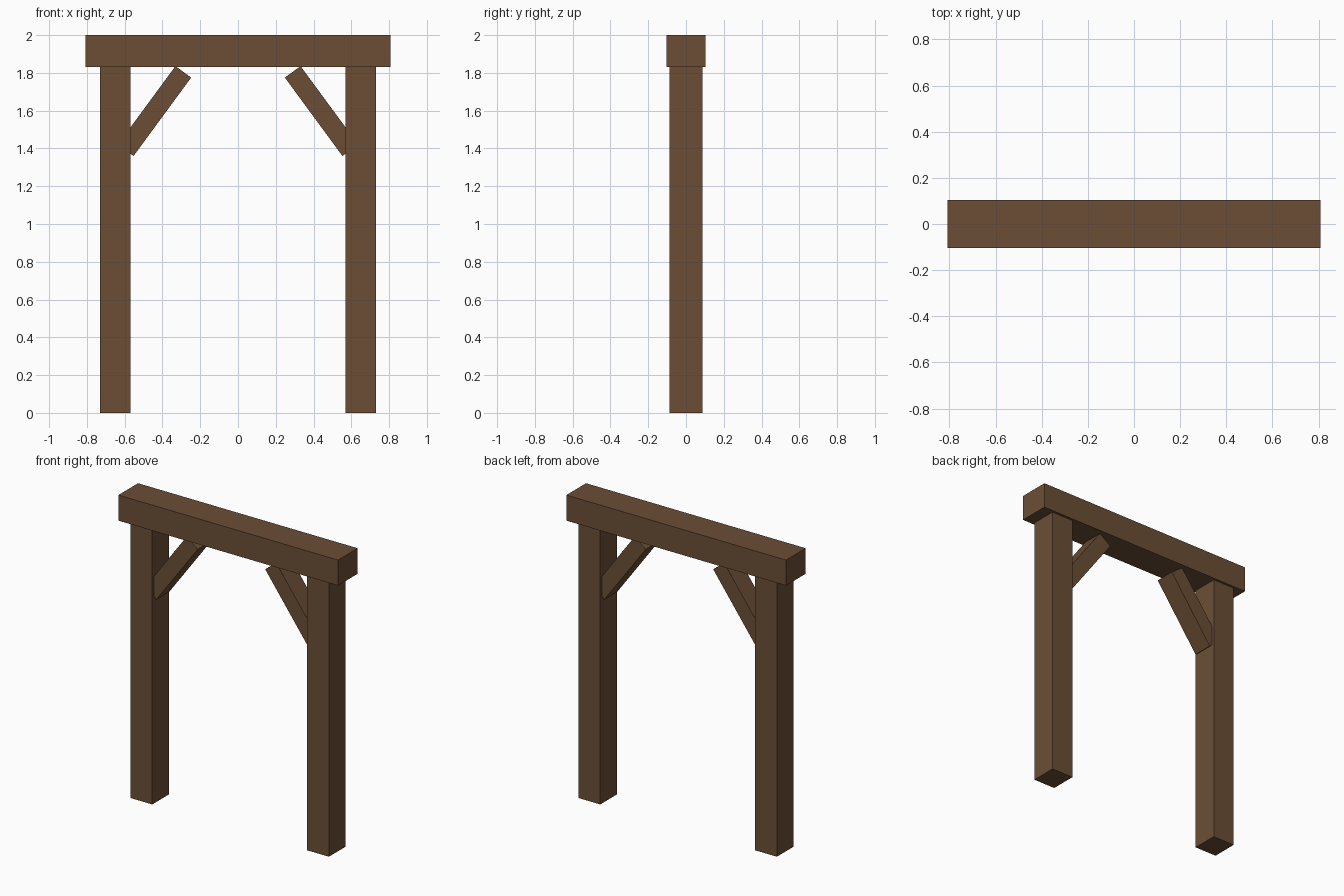
import bpy
import math

cube = bpy.data.objects.get("Cube")
if cube:
    bpy.data.objects.remove(cube, do_unlink=True)

# Single timber colour
wood = bpy.data.materials.new("brown_wood")
wood.use_nodes = True
colour = (0.147, 0.076, 0.036, 1.0)
wood.diffuse_color = colour
wood.node_tree.nodes["Principled BSDF"].inputs["Base Color"].default_value = colour


def timber(name, size, centre, tilt=0.0):
    """Square-cut timber, tilted about the y axis."""
    bpy.ops.mesh.primitive_cube_add(size=1, location=centre)
    obj = bpy.context.object
    obj.name = name
    obj.scale = size
    bpy.ops.object.transform_apply(location=False, rotation=False, scale=True)
    obj.rotation_euler.y = tilt
    obj.data.materials.append(wood)
    return obj


# Top beam
timber("top_beam", (1.616, 0.206, 0.17), (0, 0, 1.915))

# Posts and diagonal braces, mirrored on both sides
for side, label in ((1, "left"), (-1, "right")):
    timber(label + "_post", (0.16, 0.174, 1.83), (side * 0.65, 0, 0.915))
    timber(label + "_brace", (0.515, 0.136, 0.103), (side * 0.442, 0, 1.598),
           side * math.radians(53.7))
